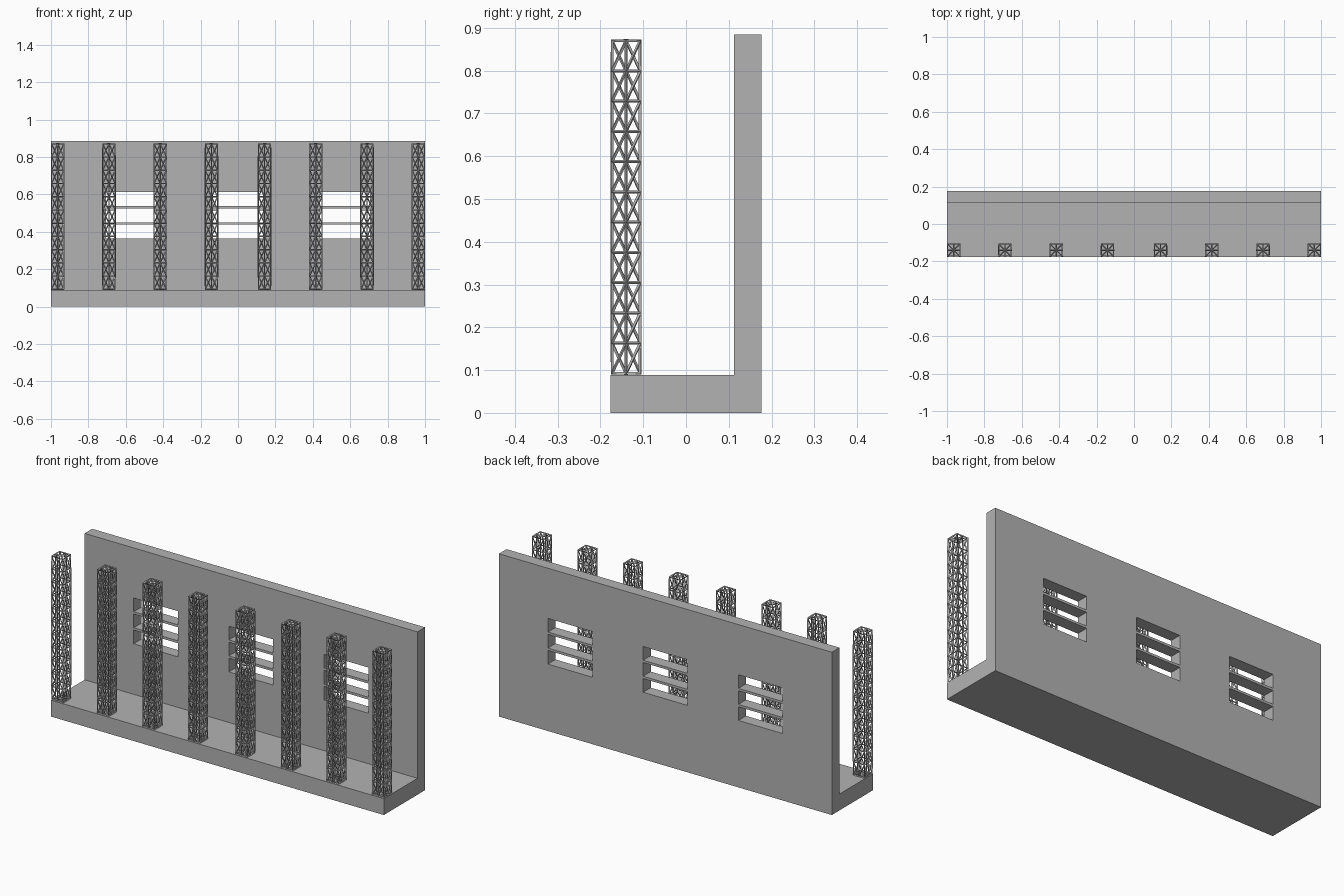
import bpy, bmesh

if "Cube" in bpy.data.objects:
    bpy.data.objects.remove(bpy.data.objects["Cube"])

grey = bpy.data.materials.new("stone_grey")
grey.diffuse_color = (0.45, 0.45, 0.45, 1)
grey.use_nodes = True
grey.node_tree.nodes["Principled BSDF"].inputs["Base Color"].default_value = grey.diffuse_color


def add_object(name, bm):
    bmesh.ops.recalc_face_normals(bm, faces=bm.faces[:])
    me = bpy.data.meshes.new(name)
    bm.to_mesh(me)
    bm.free()
    me.materials.append(grey)
    ob = bpy.data.objects.new(name, me)
    bpy.context.collection.objects.link(ob)
    return ob


# L-shaped base and back wall, extruded along x
profile = [(-0.177, 0), (0.177, 0), (0.177, 0.884), (0.112, 0.884),
           (0.112, 0.089), (-0.177, 0.089)]
bm = bmesh.new()
face = bm.faces.new([bm.verts.new((-1, y, z)) for y, z in profile])
ext = bmesh.ops.extrude_face_region(bm, geom=[face])
bmesh.ops.translate(bm, vec=(2, 0, 0),
                    verts=[v for v in ext["geom"] if isinstance(v, bmesh.types.BMVert)])
wall = add_object("base_and_back_wall", bm)

# Three windows, each cut as three slots that leave two slats between them
bm = bmesh.new()
for x in (-0.572, 0, 0.572):
    for z in (0.4005, 0.4875, 0.5745):
        r = bmesh.ops.create_cube(bm, size=1)
        bmesh.ops.scale(bm, vec=(0.266, 0.2, 0.074), verts=r["verts"])
        bmesh.ops.translate(bm, vec=(x, 0.145, z), verts=r["verts"])
cutter = add_object("window_cutter", bm)
cutter.hide_render = True
cutter.hide_viewport = True
cut = wall.modifiers.new("windows", "BOOLEAN")
cut.operation = "DIFFERENCE"
cut.solver = "EXACT"
cut.object = cutter

# Lattice column: triangulated box, two cells wide and eleven bays high
H, BAYS, Z0, Z1 = 0.033, 11, 0.0925, 0.870
ring = [(-1, -1), (0, -1), (1, -1), (1, 0), (1, 1), (0, 1), (-1, 1), (-1, 0)]
bm = bmesh.new()
levels = []
for k in range(BAYS + 1):
    z = Z0 + (Z1 - Z0) * k / BAYS
    levels.append([bm.verts.new((x * H, y * H, z)) for x, y in ring])
for lo, hi in zip(levels, levels[1:]):
    for i in range(8):
        j = (i + 1) % 8
        bm.faces.new((lo[i], lo[j], hi[j]))
        bm.faces.new((lo[i], hi[j], hi[i]))
for loop, z in ((levels[0], Z0), (levels[-1], Z1)):
    c = bm.verts.new((0, 0, z))
    for i in range(8):
        bm.faces.new((loop[i], loop[(i + 1) % 8], c))
column = add_object("lattice_column", bm)

# Turn edges into bars, then repeat the column along the front
xs = [s * x for x in (0.142, 0.416, 0.690, 0.964) for s in (-1, 1)]
for n, x in enumerate(xs):
    ob = column if n == 0 else column.copy()
    if n:
        ob.name = "lattice_column_%d" % (n + 1)
        bpy.context.collection.objects.link(ob)
    else:
        w = ob.modifiers.new("bars", "WIREFRAME")
        w.thickness = 0.007
        w.use_even_offset = True
        w.use_replace = True
    ob.location = (x, -0.14, 0)
